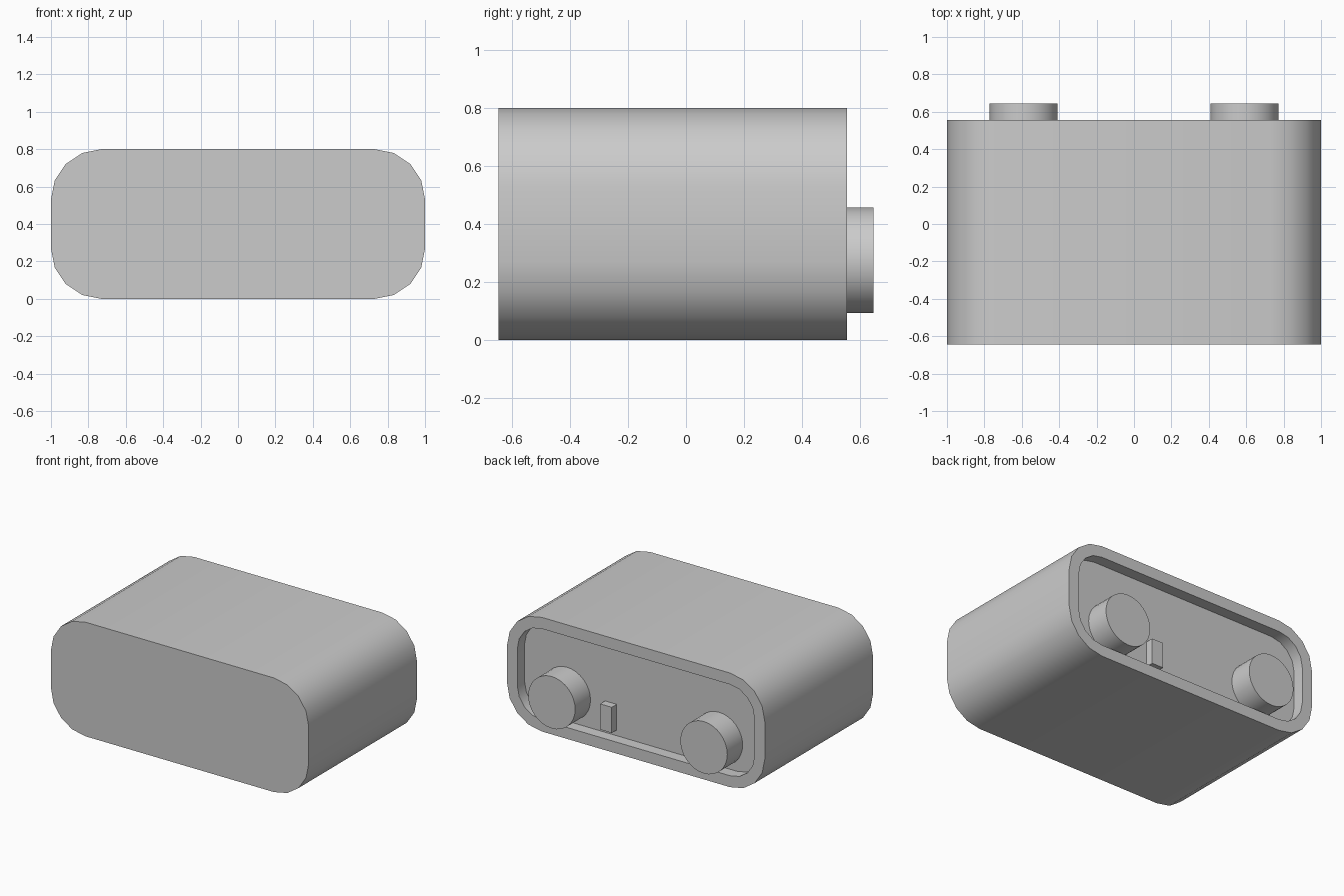
import bpy, bmesh
from math import cos, sin, pi

if "Cube" in bpy.data.objects:
    bpy.data.objects.remove(bpy.data.objects["Cube"])

Y_FRONT, Y_BACK, Y_FLOOR = -0.645, 0.555, 0.475


def finish(bm, name):
    bmesh.ops.recalc_face_normals(bm, faces=bm.faces)
    mesh = bpy.data.meshes.new(name)
    bm.to_mesh(mesh)
    bm.free()
    ob = bpy.data.objects.new(name, mesh)
    bpy.context.collection.objects.link(ob)
    bpy.ops.object.select_all(action='DESELECT')
    ob.select_set(True)
    bpy.context.view_layer.objects.active = ob
    bpy.ops.object.shade_smooth_by_angle(angle=pi / 6)
    return ob


def rounded_loop(bm, y, inset):
    """Rounded rectangle in the xz plane, four segments per corner."""
    r = 0.27 - inset
    verts = []
    for i, (sx, sz) in enumerate(((1, 1), (-1, 1), (-1, -1), (1, -1))):
        for k in range(5):
            a = (i + k / 4) * pi / 2
            verts.append(bm.verts.new((sx * 0.73 + r * cos(a), y,
                                       0.4 + sz * 0.13 + r * sin(a))))
    return verts


# Body: closed front, straight sides, rim and shallow recess at the back
bm = bmesh.new()
loops = [rounded_loop(bm, y, i) for y, i in
         ((Y_FRONT, 0), (Y_BACK, 0), (Y_BACK, 0.08), (Y_FLOOR, 0.08))]
for a, b in zip(loops, loops[1:]):
    n = len(a)
    for k in range(n):
        bm.faces.new((a[k], a[(k + 1) % n], b[(k + 1) % n], b[k]))
bm.faces.new(loops[0])
bm.faces.new(loops[-1])
finish(bm, "body")

# Round pegs standing on the recess floor
for side, label in ((-1, "left"), (1, "right")):
    bm = bmesh.new()
    bmesh.ops.create_cone(bm, cap_ends=True, segments=32,
                          radius1=0.182, radius2=0.182, depth=0.17)
    for v in bm.verts:
        x, y, z = v.co
        v.co = (side * 0.59 + x, 0.56 + z, 0.275 + y)
    finish(bm, label + "_peg")

# Small key tab
bm = bmesh.new()
bmesh.ops.create_cube(bm, size=1)
bmesh.ops.scale(bm, vec=(0.09, 0.06, 0.18), verts=bm.verts)
bmesh.ops.translate(bm, vec=(0.25, 0.5, 0.21), verts=bm.verts)
finish(bm, "key_tab")
